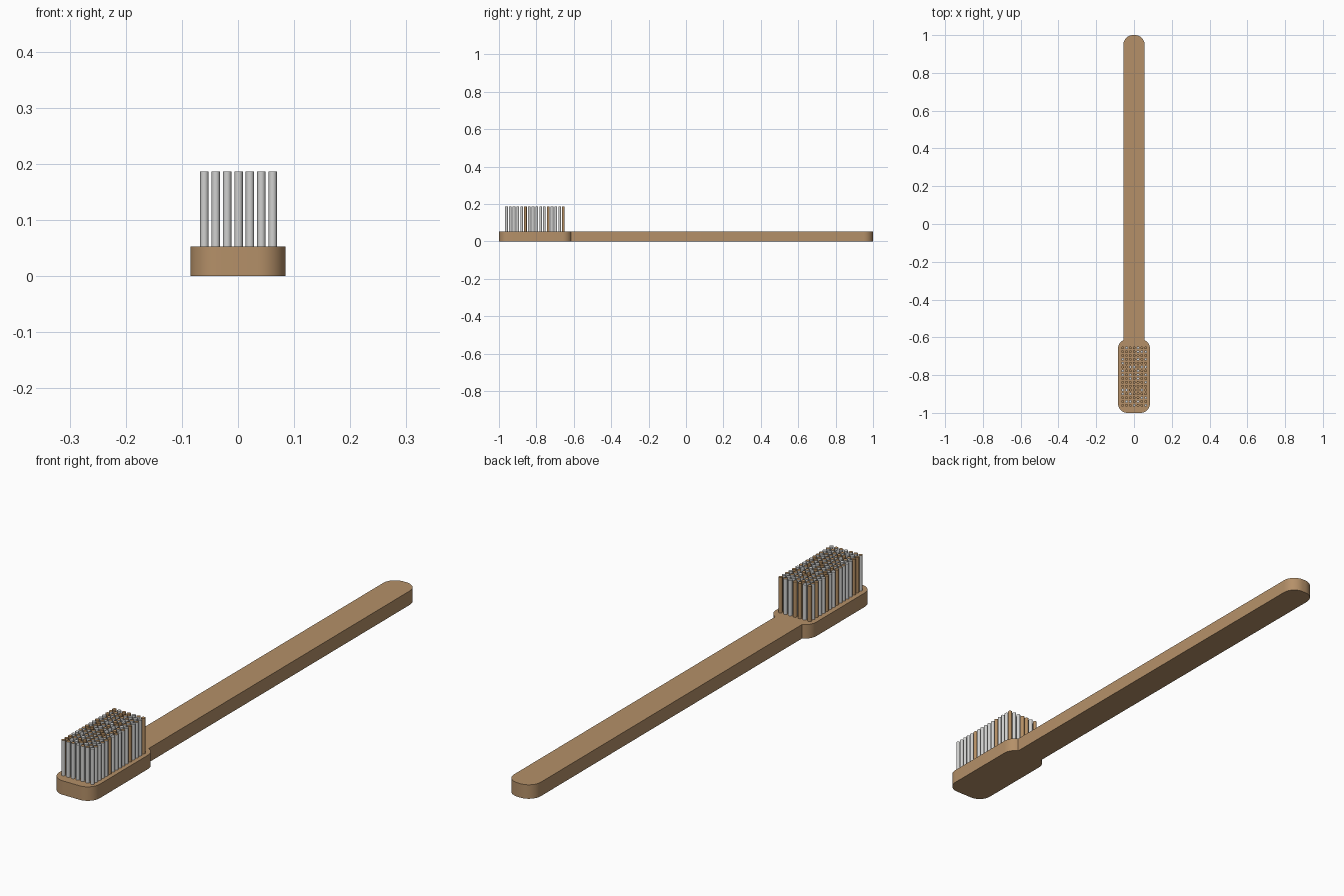
import bpy, bmesh, math, random

if "Cube" in bpy.data.objects:
    bpy.data.objects.remove(bpy.data.objects["Cube"])

random.seed(4)
THICK, TOP = 0.053, 0.187


def material(name, rgb):
    m = bpy.data.materials.new(name)
    m.diffuse_color = (*rgb, 1)
    m.use_nodes = True
    m.node_tree.nodes["Principled BSDF"].inputs["Base Color"].default_value = m.diffuse_color
    return m


wood = material("wood", (0.46, 0.28, 0.14))
grey = material("bristle grey", (0.64, 0.64, 0.63))
tan = material("bristle tan", (0.47, 0.28, 0.13))


def finish(bm, name, mats):
    bmesh.ops.recalc_face_normals(bm, faces=bm.faces)
    me = bpy.data.meshes.new(name)
    bm.to_mesh(me)
    bm.free()
    ob = bpy.data.objects.new(name, me)
    for m in mats:
        me.materials.append(m)
    bpy.context.collection.objects.link(ob)
    bpy.ops.object.select_all(action='DESELECT')
    bpy.context.view_layer.objects.active = ob
    ob.select_set(True)
    bpy.ops.object.shade_smooth_by_angle(angle=math.radians(40))
    return ob


def arc(cx, cy, r, a0, a1, n=10):
    angles = [math.radians(a0 + (a1 - a0) * i / n) for i in range(n + 1)]
    return [(cx + r * math.cos(a), cy + r * math.sin(a)) for a in angles]


# handle and head: one flat outline, mirrored in x and extruded up
neck = math.degrees(math.acos((0.056 - 0.035) / 0.05))
half = (arc(0.035, -0.95, 0.05, -90, 0)
        + arc(0.035, -0.66, 0.05, 0, neck)
        + arc(0.006, 0.95, 0.05, 0, 90))
outline = half + [(-x, y) for x, y in reversed(half)]
bm = bmesh.new()
base = bm.faces.new([bm.verts.new((x, y, 0)) for x, y in outline])
ext = bmesh.ops.extrude_face_region(bm, geom=[base], use_keep_orig=True)
for v in ext["geom"]:
    if isinstance(v, bmesh.types.BMVert):
        v.co.z = THICK
finish(bm, "handle_and_head", [wood])

# bristles: 7 x 16 upright rods, a few tan, most with tan tips
bm = bmesh.new()
SIDES, R, Z0 = 10, 0.0075, 0.045
for col in range(7):
    for row in range(16):
        cx = 0.001 + (col - 3) * 0.0203
        cy = -0.96 + row * 0.0203
        side = 1 if row > 0 and random.random() < 0.2 else 0
        tip = 1 if random.random() < 0.7 else side
        rings = [[bm.verts.new((cx + R * math.cos(math.tau * i / SIDES),
                                cy + R * math.sin(math.tau * i / SIDES), z))
                  for i in range(SIDES)] for z in (Z0, TOP)]
        low, high = rings
        for i in range(SIDES):
            j = (i + 1) % SIDES
            bm.faces.new((low[i], low[j], high[j], high[i])).material_index = side
        bm.faces.new(high).material_index = tip
        bm.faces.new(low[::-1]).material_index = side
finish(bm, "bristles", [grey, tan])
